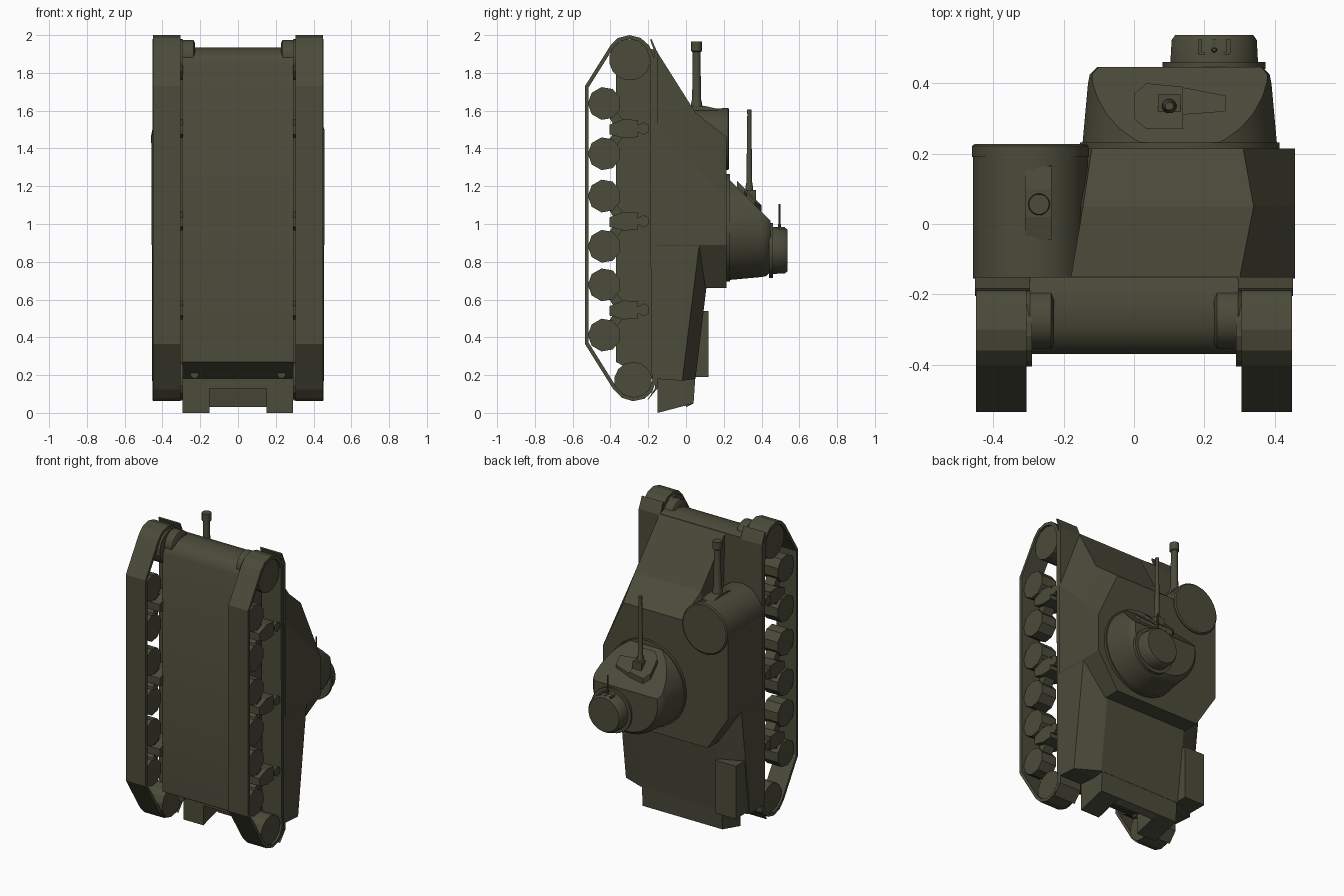
import bpy, bmesh, math
from mathutils import Vector

if "Cube" in bpy.data.objects:
    bpy.data.objects.remove(bpy.data.objects["Cube"])

olive = bpy.data.materials.new("olive_drab")
olive.diffuse_color = (0.07, 0.07, 0.043, 1)
olive.use_nodes = True
olive.node_tree.nodes["Principled BSDF"].inputs["Base Color"].default_value = olive.diffuse_color


def finish(name, bm, smooth=False):
    bmesh.ops.remove_doubles(bm, verts=bm.verts, dist=1e-5)
    bmesh.ops.recalc_face_normals(bm, faces=bm.faces)
    me = bpy.data.meshes.new(name)
    bm.to_mesh(me)
    bm.free()
    me.materials.append(olive)
    ob = bpy.data.objects.new(name, me)
    bpy.context.collection.objects.link(ob)
    if smooth:
        bpy.ops.object.select_all(action='DESELECT')
        ob.select_set(True)
        bpy.context.view_layer.objects.active = ob
        bpy.ops.object.shade_smooth_by_angle(angle=math.radians(35))
    return ob


def loft_bm(rings, closed=False):
    """Skin equal-length rings; cap the ends, or join them when closed."""
    bm = bmesh.new()
    vs = [[bm.verts.new(p) for p in r] for r in rings]
    n = len(rings[0])
    pairs = list(zip(vs, vs[1:])) + ([(vs[-1], vs[0])] if closed else [])
    for a, b in pairs:
        for i in range(n):
            j = (i + 1) % n
            bm.faces.new((a[i], a[j], b[j], b[i]))
    if not closed:
        bm.faces.new(vs[0])
        bm.faces.new(vs[-1])
    return bm


def turned_bm(axis, c, prof, n):
    """Round part: prof = (position along axis, radius), c = the other two coordinates."""
    rings = []
    for t, r in prof:
        ring = []
        for k in range(n):
            a = 2 * math.pi * (k + 0.5) / n
            p = [c[0] + r * math.cos(a), c[1] + r * math.sin(a)]
            p.insert("xyz".index(axis), t)
            ring.append(p)
        rings.append(ring)
    return loft_bm(rings)


def turned(name, axis, c, prof, n=24, smooth=True):
    return finish(name, turned_bm(axis, c, prof, n), smooth)


def extrude_x(name, prof, x0, x1, smooth=False):
    return finish(name, loft_bm([[(x, y, z) for y, z in prof] for x in (x0, x1)]), smooth)


def hull(name, pts):
    bm = bmesh.new()
    for p in pts:
        bm.verts.new(p)
    bmesh.ops.convex_hull(bm, input=bm.verts)
    bmesh.ops.dissolve_limit(bm, angle_limit=0.01, verts=bm.verts, edges=bm.edges)
    return finish(name, bm)


def box(name, x, y, z):
    return hull(name, [(a, b, c) for a in x for b in y for c in z])


# Lower hull with rounded nose
extrude_x("lower_hull", [(-.37, .27), (-.37, 1.85), (-.345, 1.9), (-.30, 1.925), (-.24, 1.935),
                         (-.19, 1.93), (-.15, 1.915), (-.15, .18), (-.25, .2)], -.295, .295, True)

# Upper hull: three level sections (x, z) up to the roof
sections = {
    -.155: [(.30, 1.915), (.458, 1.5), (.458, .89), (.31, .66), (-.31, .66), (-.458, .89),
            (-.458, 1.45), (-.17, 1.45), (-.18, 1.915)],
    .05: [(.34, 1.59), (.458, 1.31), (.458, .89), (.31, .66), (-.31, .66), (-.458, .89),
          (-.458, 1.45), (-.16, 1.45), (-.145, 1.59)],
    .215: [(.31, 1.46), (.458, 1.14), (.458, .89), (.31, .66), (-.31, .66), (-.458, .89),
           (-.458, 1.45), (-.16, 1.45), (-.12, 1.46)]}
finish("upper_hull", loft_bm([[(x, y, z) for x, z in s] for y, s in sections.items()]))

# Engine deck with sloped sides, rear overhang and stowage box
hull("engine_deck", [(s * x, y, z) for s in (1, -1) for x, y, z in
                     [(.3, .11, .68), (.3, .05, .18), (.455, .07, .89), (.455, -.02, .17),
                      (.455, -.155, .89), (.455, -.155, .18), (.3, .11, .89)]])
rear_side = [(-.15, .2), (.05, .2), (.04, .05), (-.15, .0)]
extrude_x("rear_overhang_left", rear_side, -.295, -.15)
extrude_x("rear_overhang_right", rear_side, .15, .29)
extrude_x("rear_plate", [(-.15, .2), (.05, .2), (.04, .05), (.0, .03), (-.02, .13), (-.15, .13)], -.15, .15)
box("stowage_box", (-.45, -.30), (-.02, .12), (.19, .54))

# Sponson gun: round casing, roof cap, mantlet and barrel
turned("sponson_casing", 'y', (-.295, 1.45), [(-.155, .163), (.195, .163)], 32)
turned("sponson_cap", 'y', (-.295, 1.45), [(.19, .166), (.222, .166), (.228, .158)], 32)
hull("sponson_mantlet", [(x, y, z) for x in (-.31, -.235) for y, z in
                         [(-.05, 1.55), (.17, 1.55), (-.045, 1.61), (.165, 1.61), (.02, 1.625), (.1, 1.625)]])
turned("sponson_barrel", 'z', (-.27, .056), [(1.58, .034), (1.64, .03), (1.66, .024), (1.91, .021),
                                             (1.915, .029), (1.965, .029)], 16)

# Turret with sloped flat front
turned("turret_ring", 'y', (.13, .98), [(.21, .285), (.232, .285)], 32)
bm = turned_bm('y', (.13, .98), [(.225, .278), (.40, .262), (.425, .257), (.447, .235)], 32)
cut = bmesh.ops.bisect_plane(bm, geom=bm.verts[:] + bm.edges[:] + bm.faces[:], plane_co=(0, .225, 1.24),
                             plane_no=(0, .23, .23), clear_outer=True)
bmesh.ops.holes_fill(bm, edges=[e for e in bm.edges if e.is_boundary])
finish("turret", bm, True)

# Turret gun and mantlet
slope = lambda y: 1.465 - y
hull("turret_mantlet", [(x, y, slope(y) + d) for d in (-.04, .035) for x, y in
                        [(.0, .30), (.035, .27), (.14, .27), (.14, .39), (.035, .40), (.0, .37)]])
hull("sight_block", [(x, y, slope(y) + d) for d in (-.04, .02) for x, y in
                     [(.13, .31), (.13, .39), (.20, .365), (.26, .365), (.26, .32), (.20, .32)]])
box("gun_block", (.068, .132), (.30, .37), (1.08, 1.18))
turned("turret_barrel", 'z', (.10, .335), [(1.12, .024), (1.2, .02), (1.22, .016), (1.58, .011),
                                           (1.605, .012)], 12)

# Commander cupola with small gun
turned("cupola_base", 'y', (.228, .86), [(.44, .147), (.46, .147)], 32)
turned("cupola", 'y', (.228, .86), [(.455, .126), (.523, .122), (.537, .112)], 24)
for x in (.188, .228, .268):
    box("cupola_port", (x - .006, x + .006), (.485, .525), (.95, .985))
box("cupola_port_sill", (.185, .27), (.48, .488), (.95, .985))
turned("cupola_gun", 'z', (.228, .495), [(.95, .01), (1.02, .006), (1.105, .005)], 8)

# Track outline (y, z), shared by both sides
outline = [(-.535, .365), (-.535, 1.73), (-.40, 1.945), (-.36, 1.985), (-.30, 2.0), (-.24, 1.985),
           (-.195, 1.945), (-.17, 1.88), (-.165, .24), (-.158, .17), (-.18, .11), (-.22, .075),
           (-.28, .062), (-.34, .08), (-.385, .125)]
inner = []
for i, p in enumerate(outline):
    p, a, b = Vector(p), Vector(outline[i - 1]), Vector(outline[(i + 1) % len(outline)])
    d1, d2 = (p - a).normalized(), (b - p).normalized()
    n1, n2 = Vector((d1.y, -d1.x)), Vector((d2.y, -d2.x))
    inner.append(p + (n1 + n2) * .02 / (1 + n1.dot(n2)))

for side, s in (("left", -1), ("right", 1)):
    X = lambda x: s * x
    # Track band
    ring = [[(X(x), p[0], p[1]) for p in loop] for loop, x in
            ((outline, .305), (outline, .449), (inner, .449), (inner, .305))]
    finish("track_" + side, loft_bm(ring, True))
    # Sprocket, idler and final drive
    turned("sprocket_" + side, 'x', (-.297, 1.87), [(X(.29), .11), (X(.435), .11)], 16, False)
    turned("idler_" + side, 'x', (-.28, .17), [(X(.29), .1), (X(.435), .1)], 14, False)
    turned("final_drive_" + side, 'x', (-.27, 1.89),
           [(X(.228), .07), (X(.236), .085), (X(.295), .085), (X(.308), .075)], 20)
    # Bogies: two wheels, bracket, arms and return roller
    for zc in (1.505, 1.015, .545):
        for d in (-.133, .133):
            turned("road_wheel_" + side, 'x', (-.432, zc + d), [(X(.32), .088), (X(.43), .088)], 9, False)
            hull("bogie_arm_" + side, [(X(x), y, z) for x in (.34, .41) for y, z in
                                       [(-.37, zc), (-.30, zc), (-.45, zc + d * .95), (-.40, zc + d)]])
        hull("bogie_bracket_" + side, [(X(x), y, z) for x in (.29, .44) for y, z in
                                       [(-.405, zc - .03), (-.405, zc + .02), (-.33, zc - .05),
                                        (-.33, zc + .05), (-.255, zc - .045), (-.255, zc + .045)]])
        turned("return_roller_" + side, 'x', (-.225, zc), [(X(.29), .034), (X(.445), .034)], 6, False)
    # Fender strip with front and rear mudguards
    extrude_x("fender_" + side, [(-.17, .2), (-.17, 1.92), (-.19, 1.975), (-.183, 1.98), (-.15, 1.905),
                                 (-.15, .2)], X(.295), X(.452))
    extrude_x("rear_mudguard_" + side, [(-.15, .2), (-.15, .13), (-.205, .065), (-.2, .075), (-.165, .13),
                                        (-.165, .2)], X(.295), X(.452))
    # Exhaust outlet and tow lug
    turned("exhaust_" + side, 'y', (X(.23), .205), [(-.27, .022), (-.14, .022)], 10)
    box("exhaust_bracket_" + side, (X(.185), X(.275)), (-.25, -.15), (.2, .222))
